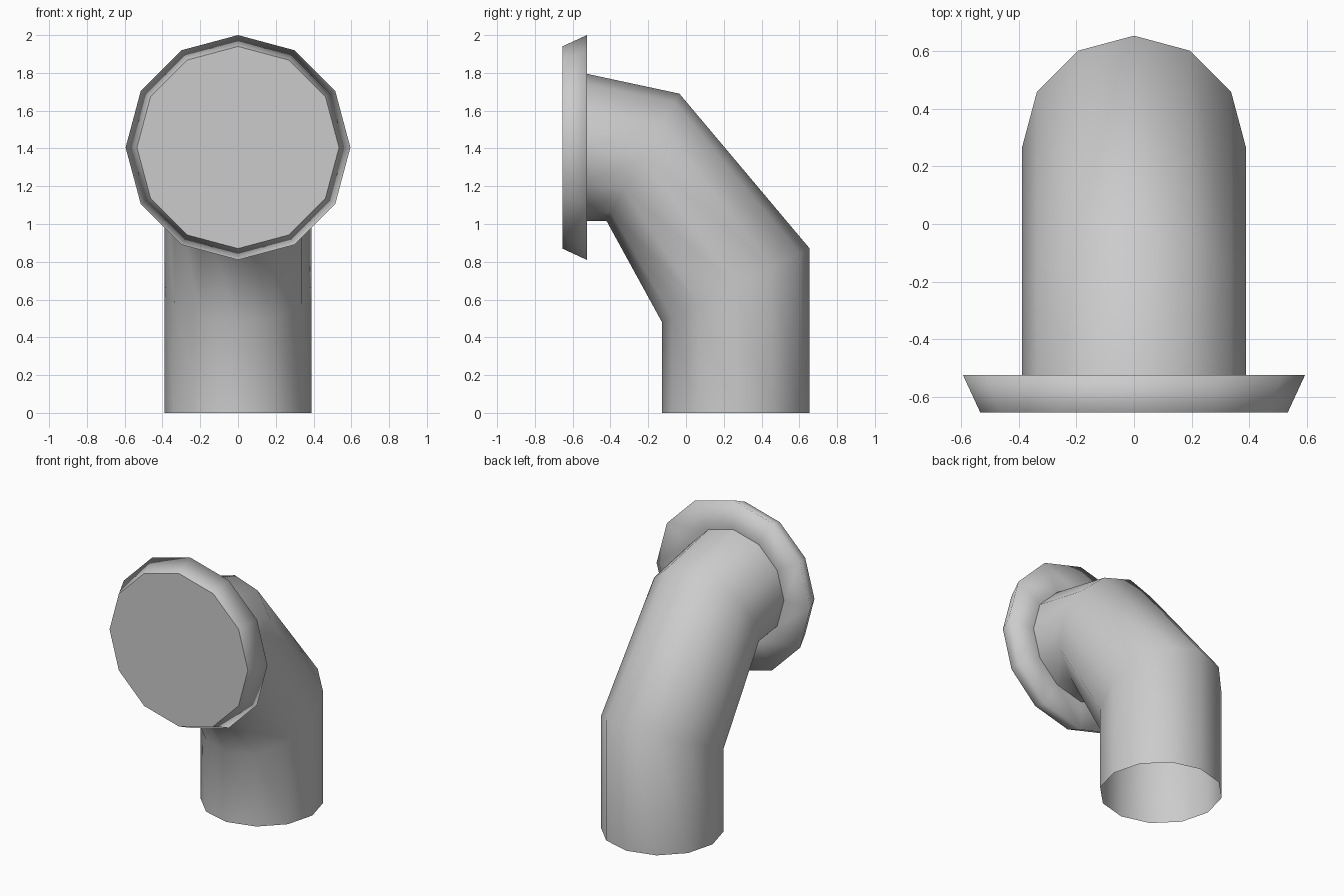
import bpy, bmesh
from math import sin, cos, pi
from mathutils import Vector

SIDES = 12

cube = bpy.data.objects.get("Cube")
if cube:
    bpy.data.objects.remove(cube, do_unlink=True)

grey = bpy.data.materials.new("light grey")
grey.use_nodes = True
colour = (0.6, 0.6, 0.6, 1)
grey.diffuse_color = colour
grey.node_tree.nodes["Principled BSDF"].inputs["Base Color"].default_value = colour


def ring(bm, low, high, half_width):
    """Ring of vertices around the span between two (y, z) points."""
    low, high = Vector((0, *low)), Vector((0, *high))
    mid, arm = (low + high) / 2, (high - low) / 2
    side = Vector((half_width, 0, 0))
    return [bm.verts.new(mid + arm * cos(a) + side * sin(a))
            for a in (2 * pi * i / SIDES for i in range(SIDES))]


def bridge(bm, rings):
    for a, b in zip(rings, rings[1:]):
        for i in range(SIDES):
            j = (i + 1) % SIDES
            bm.faces.new((a[i], a[j], b[j], b[i]))


def finish(bm, name):
    bmesh.ops.recalc_face_normals(bm, faces=bm.faces)
    for f in bm.faces:
        f.smooth = True
    mesh = bpy.data.meshes.new(name)
    bm.to_mesh(mesh)
    bm.free()
    mesh.materials.append(grey)
    obj = bpy.data.objects.new(name, mesh)
    bpy.context.collection.objects.link(obj)


# Bent pipe, open at the foot: inner and outer point of each mitred section
bm = bmesh.new()
sections = [((-0.127, 0), (0.655, 0)),
            ((-0.127, 0.48), (0.655, 0.87)),
            ((-0.42, 1.015), (-0.035, 1.69)),
            ((-0.525, 1.015), (-0.525, 1.795))]
bridge(bm, [ring(bm, low, high, 0.39) for low, high in sections])
finish(bm, "bent_pipe")

# Flared flange with a flat front disc
bm = bmesh.new()
centre = 1.405
profile = [(-0.525, 0.39), (-0.525, 0.595), (-0.655, 0.535)]
rings = [ring(bm, (y, centre - r), (y, centre + r), r) for y, r in profile]
bridge(bm, rings)
disc = bm.faces.new(rings[-1])
for e in disc.edges:
    e.smooth = False
finish(bm, "flange")
